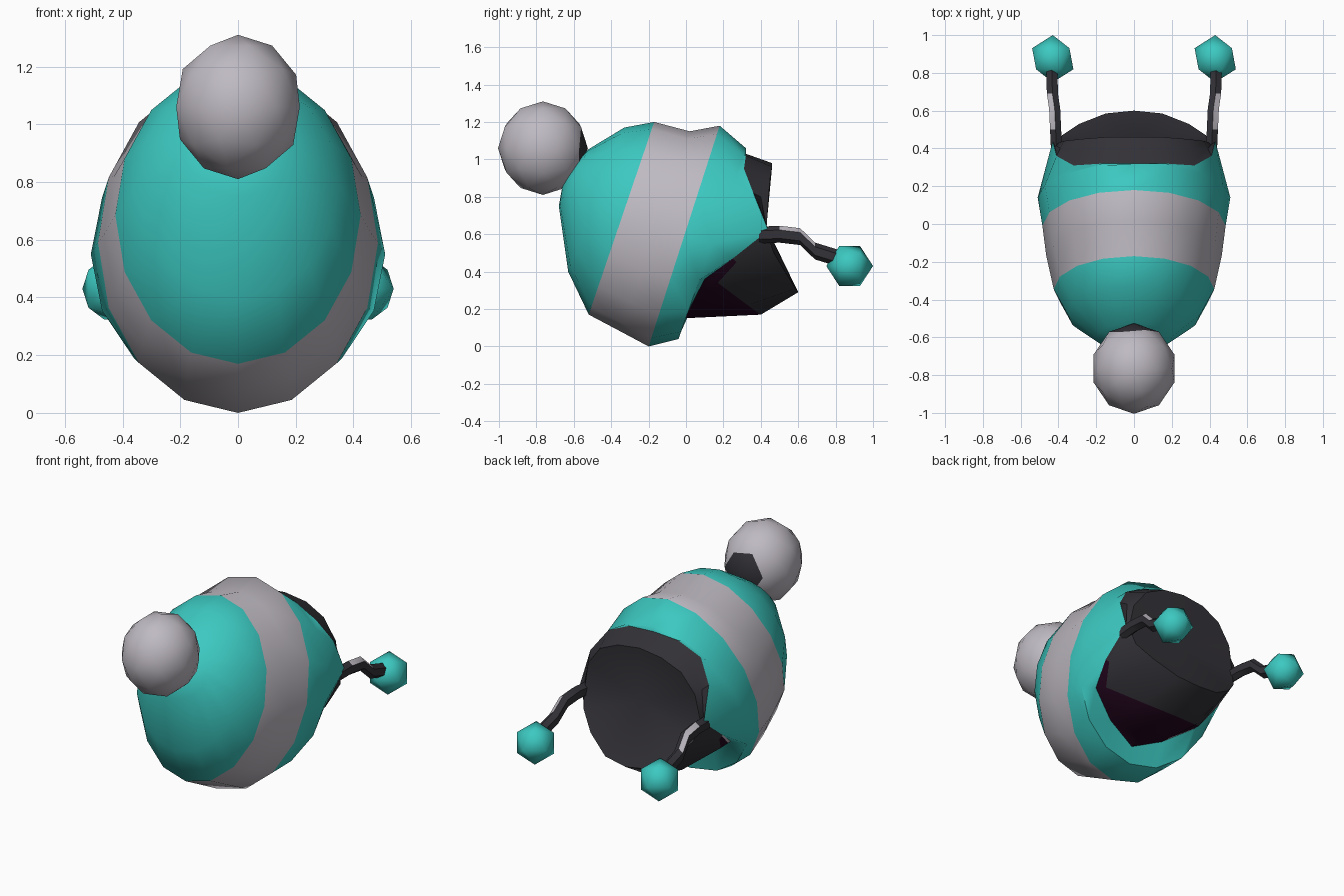
import bpy, bmesh, math
from mathutils import Vector, Matrix

if "Cube" in bpy.data.objects:
    bpy.data.objects.remove(bpy.data.objects["Cube"])


def material(name, rgb):
    m = bpy.data.materials.new(name)
    m.use_nodes = True
    m.diffuse_color = (*rgb, 1)
    m.node_tree.nodes["Principled BSDF"].inputs["Base Color"].default_value = (*rgb, 1)
    return m


MATS = [material("teal wool", (0.045, 0.58, 0.53)),
        material("pale grey wool", (0.52, 0.49, 0.54)),
        material("charcoal lining", (0.033, 0.031, 0.038)),
        material("dark plum", (0.018, 0.002, 0.014))]
TEAL, GREY, DARK, PLUM = range(4)


def finish(name, bm, angle=50):
    mesh = bpy.data.meshes.new(name)
    bm.to_mesh(mesh)
    bm.free()
    for m in MATS:
        mesh.materials.append(m)
    ob = bpy.data.objects.new(name, mesh)
    bpy.context.collection.objects.link(ob)
    bpy.ops.object.select_all(action='DESELECT')
    ob.select_set(True)
    bpy.context.view_layer.objects.active = ob
    bpy.ops.object.shade_smooth_by_angle(angle=math.radians(angle))
    return ob


def loft(name, rings, rule, angle=50):
    """Bridge rings running front to back; a one-point ring closes an end."""
    bm = bmesh.new()
    rows = [[bm.verts.new(p) for p in r] for r in rings]
    for row, (a, b) in enumerate(zip(rows, rows[1:])):
        n = max(len(a), len(b))
        for i in range(n):
            j = (i + 1) % n
            if len(a) == 1:
                corners = (a[0], b[j], b[i])
            elif len(b) == 1:
                corners = (a[i], a[j], b[0])
            else:
                corners = (a[i], a[j], b[j], b[i])
            bm.faces.new(corners).material_index = rule(row, i)
    return finish(name, bm, angle)


def tilted_ring(top, bottom, width):
    """Sixteen-sided ring between a top and a bottom (y, z) point."""
    t, b = Vector((0, *top)), Vector((0, *bottom))
    mid, half = (t + b) / 2, (t - b) / 2
    return [mid + half * math.cos(k * math.pi / 8)
            + Vector((width * math.sin(k * math.pi / 8), 0, 0)) for k in range(16)]


def mirrored(half):
    """Complete a ring from its +x half, listed top to bottom."""
    return [Vector(p) for p in half] + [Vector((-x, y, z)) for x, y, z in half[-2:0:-1]]


def blend(a, b, t):
    return [p.lerp(q, t) for p, q in zip(a, b)]


# Hat opening with pointed ear flaps at the sides
rim = mirrored([(0, .32, 1.03), (.17, .32, 1.02), (.32, .31, .95), (.41, .36, .82),
                (.43, .44, .62), (.43, .25, .47), (.38, .1, .36), (.2, .02, .24), (0, -.02, .15)])

# Striped crown
shell = [[Vector((0, -.65, .92))],
         tilted_ring((-.52, 1.055), (-.68, .75), .2),
         tilted_ring((-.33, 1.17), (-.63, .4), .35),
         tilted_ring((-.17, 1.2), (-.52, .17), .425),
         tilted_ring((.02, 1.15), (-.35, .08), .465),
         tilted_ring((.18, 1.18), (-.2, 0), .485),
         tilted_ring((.32, 1.06), (-.04, .04), .51),
         rim]
loft("striped_hat", shell, lambda row, i: GREY if row in (3, 4) else TEAL)

# Back panel edge, sweeping out to a peak at the bottom
panel = mirrored([(0, .46, .98), (.15, .46, .96), (.28, .45, .9), (.37, .44, .78),
                  (.4, .43, .62), (.38, .47, .5), (.29, .53, .4), (.15, .585, .31), (0, .6, .29)])
# Lower edge of the peak; the upper half simply lies between rim and panel
jaw = blend(rim, panel, .5)
for k, p in ((4, (.42, .42, .58)), (5, (.42, .27, .45)), (6, (.36, .17, .34)),
             (7, (.2, .33, .22)), (8, (0, .4, .17))):
    jaw[k] = Vector(p)
    jaw[-k] = Vector((-p[0], p[1], p[2]))


def lining_colour(row, i):
    if row < 2 and 5 <= i <= 10:
        return GREY if row == 0 and i in (9, 10) else PLUM
    return DARK


loft("dark_lining", [rim, blend(rim, jaw, .25), jaw, panel, [Vector((0, .43, .64))]],
     lining_colour, 40)


def ball(name, centre, size, subdivisions, turn, rule):
    bm = bmesh.new()
    bmesh.ops.create_icosphere(bm, subdivisions=subdivisions, radius=1,
                               matrix=Matrix.Rotation(turn, 4, 'X'))
    for f in bm.faces:
        f.material_index = rule(f.calc_center_median().normalized())
    bmesh.ops.scale(bm, vec=size, verts=bm.verts)
    bmesh.ops.translate(bm, vec=centre, verts=bm.verts)
    return finish(name, bm, 80)


# Large pompom with a dark patch where it meets the hat
ball("large_pompom", (0, -.765, 1.06), (.225, .24, .25), 2, 0,
     lambda n: DARK if n.y > .78 else GREY)

# Cords and small pompoms hanging from the ear flaps
path = [(.41, .39, .595), (.415, .5, .6), (.42, .61, .587), (.432, .69, .51), (.435, .82, .47)]
for side, label in ((1, "left"), (-1, "right")):
    rings = []
    for x, y, z in path:
        rings.append([Vector((side * x + .034 * math.sin(a), y, z + .045 * math.cos(a)))
                      for a in (i * math.pi / 3 for i in range(6))])
    first, last = path[0], path[-1]
    rings = ([[Vector((side * first[0], first[1], first[2]))]] + rings
             + [[Vector((side * last[0], last[1], last[2]))]])
    outer_top = 0 if side > 0 else 5
    loft(label + "_cord", rings,
         lambda row, i: GREY if i == outer_top and row in (2, 3) else DARK)
    ball(label + "_small_pompom", (side * .43, .875, .43), (.122, .125, .125), 1,
         math.pi / 2, lambda n: TEAL)
